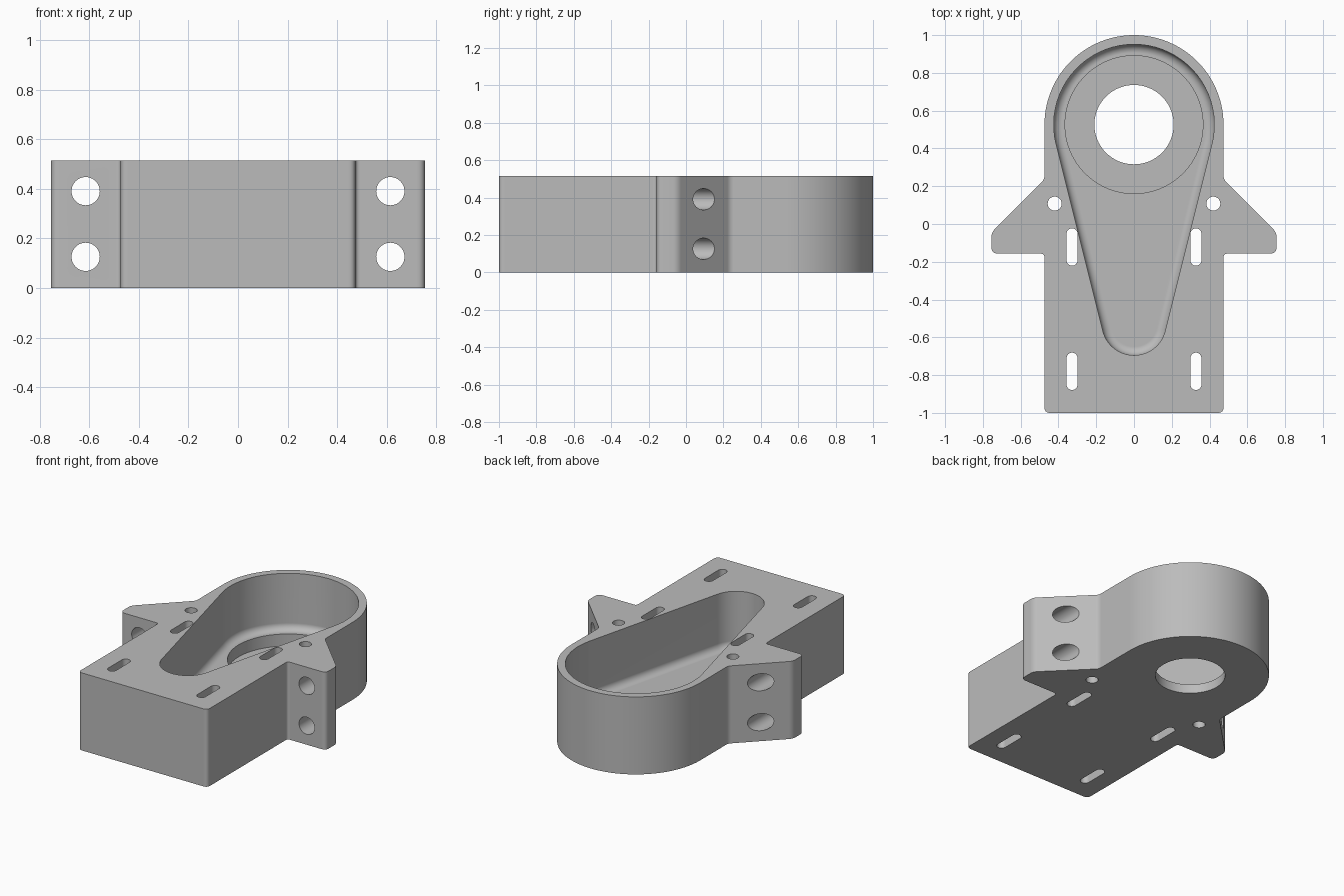
import bpy, bmesh, math
from mathutils import Vector

cube = bpy.data.objects.get("Cube")
if cube:
    bpy.data.objects.remove(cube, do_unlink=True)

HEIGHT = 0.515
HALF = 0.474          # half width of the body and radius of its round end
EYE_Y = 0.526         # centre of the round end
FLOOR = 0.14          # pocket floor
FILLET = 0.045

grey = bpy.data.materials.new("cast grey")
grey.use_nodes = True
color = (0.5, 0.5, 0.5, 1)
grey.diffuse_color = color
grey.node_tree.nodes["Principled BSDF"].inputs["Base Color"].default_value = color


def arc(cy, r, start, end, steps, cx=0):
    angles = [start + (end - start) * i / steps for i in range(steps + 1)]
    return [Vector((cx + r * math.cos(a), cy + r * math.sin(a))) for a in angles]


def capsule(x, y1, r1, y2, r2, steps=16):
    """Outline around two circles: the upper at y1, the lower at y2."""
    tilt = math.asin((r1 - r2) / (y1 - y2))
    return (arc(y1, r1, -tilt, math.pi + tilt, steps, x)
            + arc(y2, r2, math.pi + tilt, 2 * math.pi - tilt, steps, x))


def rounded(before, corner, after, size):
    """Curved corner with the given setback."""
    a = corner + (before - corner).normalized() * size
    b = corner + (after - corner).normalized() * size
    return [a * (1 - t) ** 2 + corner * 2 * t * (1 - t) + b * t * t
            for t in [i / 6 for i in range(7)]]


def loft(name, layers):
    """Solid through stacked outlines given as (outline, z)."""
    bm = bmesh.new()
    rings = [[bm.verts.new((p.x, p.y, z)) for p in pts] for pts, z in layers]
    n = len(rings[0])
    for low, high in zip(rings, rings[1:]):
        for i in range(n):
            j = (i + 1) % n
            bm.faces.new((low[i], low[j], high[j], high[i]))
    bm.faces.new(rings[0][::-1])
    bm.faces.new(rings[-1])
    bmesh.ops.recalc_face_normals(bm, faces=bm.faces)
    mesh = bpy.data.meshes.new(name)
    bm.to_mesh(mesh)
    bm.free()
    obj = bpy.data.objects.new(name, mesh)
    bpy.context.collection.objects.link(obj)
    mesh.materials.append(grey)
    return obj


# Body outline: block, side ears and round end, right half mirrored
corners = [((0, -1), 0), ((HALF, -1), 0.03), ((HALF, -0.157), 0.02),
           ((0.755, -0.157), 0.035), ((0.755, -0.045), 0.025),
           ((HALF, 0.236), 0.02), ((HALF, EYE_Y), 0)]
pts = [Vector(c[0]) for c in corners]
half = []
for i in range(1, len(pts) - 1):
    half += rounded(pts[i - 1], pts[i], pts[i + 1], corners[i][1])
mirrored = [Vector((-p.x, p.y)) for p in reversed(half)]
outline = half + arc(EYE_Y, HALF, 0, math.pi, 64) + mirrored
body = loft("bracket_body", [(outline, 0), (outline, HEIGHT)])

# Tapered pocket with a filleted floor
layers = []
for i in range(9):
    a = math.pi / 2 * i / 8
    inset = FILLET * (1 - math.sin(a))
    z = FLOOR + FILLET * (1 - math.cos(a))
    layers.append((capsule(0, EYE_Y, 0.425 - inset, -0.525, 0.17 - inset, 40), z))
layers.append((capsule(0, EYE_Y, 0.425, -0.525, 0.17, 40), HEIGHT + 0.1))
cutters = [loft("pocket_cutter", layers)]


def round_cutter(name, x, y, r, low, high, steps=64):
    ring = arc(y, r, 0, 2 * math.pi, steps, x)[:-1]
    obj = loft(name, [(ring, low), (ring, high)])
    cutters.append(obj)
    return obj


# Bearing seat and through bore
round_cutter("seat_cutter", 0, EYE_Y, 0.365, 0.06, 0.3, 96)
round_cutter("bore_cutter", 0, EYE_Y, 0.21, -0.1, 0.2)

# Slots, pin holes and cross bores on both sides
for side in (-1, 1):
    for y in (-0.122, -0.78):
        slot = capsule(side * 0.328, y + 0.07, 0.029, y - 0.07, 0.029)
        cutters.append(loft("slot_cutter", [(slot, -0.1), (slot, HEIGHT + 0.1)]))
    round_cutter("pin_cutter", side * 0.42, 0.108, 0.037, -0.1, HEIGHT + 0.1, 32)
    for z in (0.126, 0.391):
        bore = round_cutter("cross_bore_cutter", 0, 0, 0.057, -0.3, 0.3, 40)
        bore.rotation_euler.x = math.pi / 2
        bore.location = (side * 0.615, 0, z)

# Cut everything from the body
bpy.context.view_layer.objects.active = body
for cutter in cutters:
    cutter.hide_render = True
    mod = body.modifiers.new("cut", "BOOLEAN")
    mod.operation = "DIFFERENCE"
    mod.solver = "EXACT"
    mod.object = cutter
    bpy.ops.object.modifier_apply(modifier=mod.name)
for cutter in cutters:
    bpy.data.objects.remove(cutter, do_unlink=True)

bpy.ops.object.select_all(action="DESELECT")
body.select_set(True)
bpy.ops.object.shade_smooth_by_angle(angle=math.radians(30))
weighted = body.modifiers.new("even shading", "WEIGHTED_NORMAL")
weighted.keep_sharp = True
